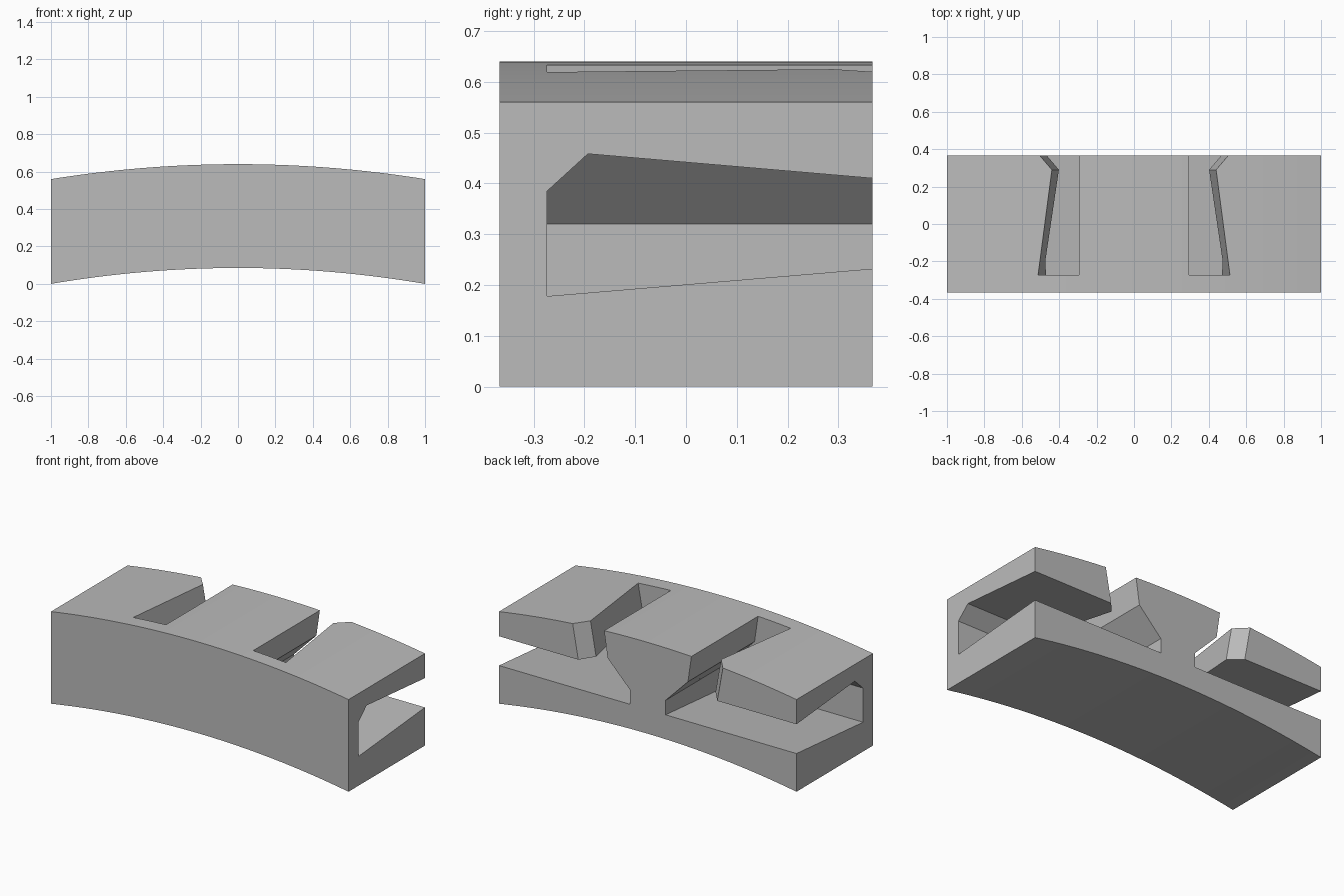
import bpy, bmesh, math
from mathutils import Vector

if "Cube" in bpy.data.objects:
    bpy.data.objects.remove(bpy.data.objects["Cube"], do_unlink=True)

grey = bpy.data.materials.new("plain grey")
grey.use_nodes = True
GREY = (0.5, 0.5, 0.5, 1)
grey.diffuse_color = GREY
grey.node_tree.nodes["Principled BSDF"].inputs["Base Color"].default_value = GREY

BACK, POCKET, OVER = 0.367, -0.273, 0.5   # back face, pocket end, cutter overshoot


def make_object(name, bm):
    bmesh.ops.recalc_face_normals(bm, faces=bm.faces)
    mesh = bpy.data.meshes.new(name)
    bm.to_mesh(mesh)
    bm.free()
    mesh.materials.append(grey)
    obj = bpy.data.objects.new(name, mesh)
    bpy.context.collection.objects.link(obj)
    return obj


def loft(rings):
    """Closed solid through rings with equal point counts."""
    bm = bmesh.new()
    loops = [[bm.verts.new(p) for p in ring] for ring in rings]
    n = len(loops[0])
    for a, b in zip(loops, loops[1:]):
        for i in range(n):
            j = (i + 1) % n
            bm.faces.new((a[i], a[j], b[j], b[i]))
    bm.faces.new(loops[0])
    bm.faces.new(loops[-1])
    return bm


# Curved block: arched profile extruded front to back
def arch(x, middle, drop):
    return middle - drop * x * x


steps = 32
xs = [-1 + 2 * i / steps for i in range(steps + 1)]
profile = [(x, arch(x, 0.64, 0.08)) for x in xs]
profile += [(x, arch(x, 0.085, 0.085)) for x in reversed(xs)]
block = make_object("curved_block", loft(
    [[(x, y, z) for x, z in profile] for y in (-BACK, BACK)]))


# Side pocket: open to the side and back, sloping floor and roof
def pocket(side):
    floor_slope = (0.232 - 0.178) / (BACK - POCKET)
    roof_slope = (0.41 - 0.458) / (BACK + 0.193)
    outline = [(POCKET, 0.178), (OVER, 0.178 + floor_slope * (OVER - POCKET)),
               (OVER, 0.458 + roof_slope * (OVER + 0.193)),
               (-0.193, 0.458), (POCKET, 0.385)]
    bm = loft([[(side * x, y, z) for y, z in outline] for x in (0.12, 1.2)])
    # sloping shoulder of the centre web
    cut = bmesh.ops.bisect_plane(
        bm, geom=bm.verts[:] + bm.edges[:] + bm.faces[:],
        plane_co=(side * 0.12, 0, 0.32),
        plane_no=Vector((-side * 0.153, 0, 0.15)), clear_outer=True)
    edges = [e for e in cut["geom_cut"] if isinstance(e, bmesh.types.BMEdge)]
    bmesh.ops.holes_fill(bm, edges=edges)
    return make_object("pocket_cutter", bm)


# Top slot: tapering opening with a flared mouth at the back
def slot(side):
    rings = []
    for z, inner in ((0.35, 0.1494), (0.473, 0.27), (0.72, 0.306)):
        lean = 0.18 * (z - 0.63)
        ring = [(inner, POCKET), (0.515 + lean, POCKET), (0.44 + lean, 0.29),
                (0.44 + lean + (OVER - 0.29) * 0.87, OVER), (inner, OVER)]
        rings.append([(side * x, y, z) for x, y in ring])
    return make_object("slot_cutter", loft(rings))


for side in (1, -1):
    for cutter in (pocket(side), slot(side)):
        cutter.hide_render = True
        cutter.hide_set(True)
        mod = block.modifiers.new(cutter.name, "BOOLEAN")
        mod.operation = "DIFFERENCE"
        mod.solver = "EXACT"
        mod.object = cutter

# Bake the cuts and drop the cutters
bpy.context.view_layer.update()
evaluated = block.evaluated_get(bpy.context.evaluated_depsgraph_get())
block.data = bpy.data.meshes.new_from_object(evaluated)
block.modifiers.clear()
for obj in list(bpy.data.objects):
    if "_cutter" in obj.name:
        bpy.data.objects.remove(obj, do_unlink=True)

bpy.ops.object.select_all(action="DESELECT")
block.select_set(True)
bpy.context.view_layer.objects.active = block
bpy.ops.object.shade_smooth_by_angle(angle=math.radians(5))
